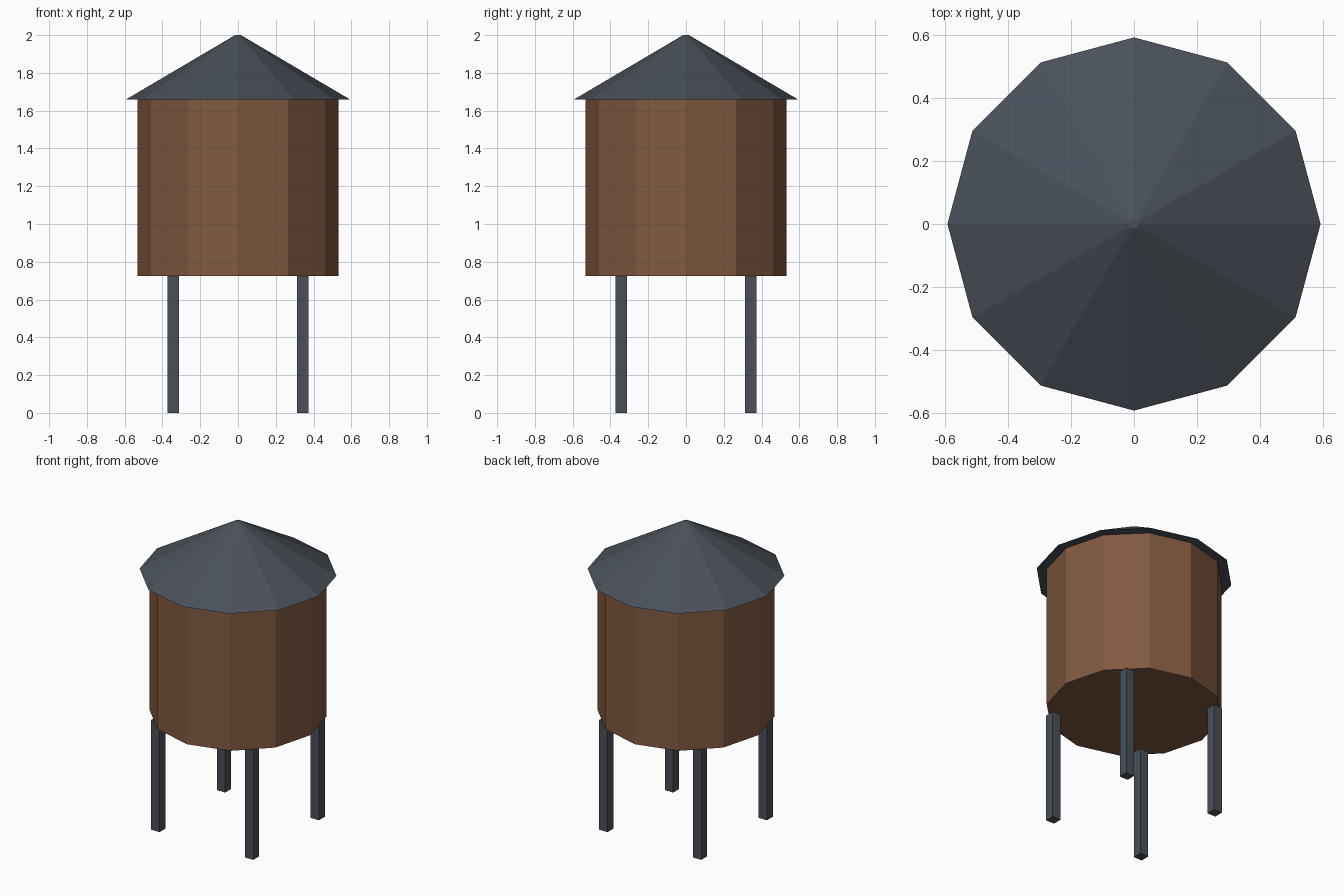
import bpy
from math import radians

cube = bpy.data.objects.get("Cube")
if cube:
    bpy.data.objects.remove(cube, do_unlink=True)

SIDES = 12
TANK_BOTTOM, TANK_TOP, PEAK = 0.725, 1.66, 2.0


def material(name, color):
    mat = bpy.data.materials.new(name)
    mat.use_nodes = True
    mat.diffuse_color = color
    mat.node_tree.nodes["Principled BSDF"].inputs["Base Color"].default_value = color
    return mat


def finish(name, mat):
    obj = bpy.context.object
    obj.name = name
    obj.data.name = name
    obj.data.materials.append(mat)
    return obj


def frustum(name, r_bottom, r_top, z0, z1, mat):
    bpy.ops.mesh.primitive_cone_add(
        vertices=SIDES, radius1=r_bottom, radius2=r_top,
        depth=z1 - z0, location=(0, 0, (z0 + z1) / 2))
    return finish(name, mat)


wood = material("brown wood", (0.22, 0.10, 0.052, 1))
slate = material("slate metal", (0.068, 0.081, 0.102, 1))

# Faceted tank body and overhanging conical roof with a tiny flat tip
frustum("tank", 0.531, 0.531, TANK_BOTTOM, TANK_TOP, wood)
frustum("roof", 0.592, 0.015, TANK_TOP, PEAK, slate)

# Four square legs under the tank
for y, depth in ((-1, "front"), (1, "back")):
    for x, side in ((-1, "right"), (1, "left")):
        bpy.ops.mesh.primitive_cube_add(
            size=1, location=(x * 0.343, y * 0.343, TANK_BOTTOM / 2),
            scale=(0.061, 0.061, TANK_BOTTOM))
        finish(f"{depth}_{side}_leg", slate)
